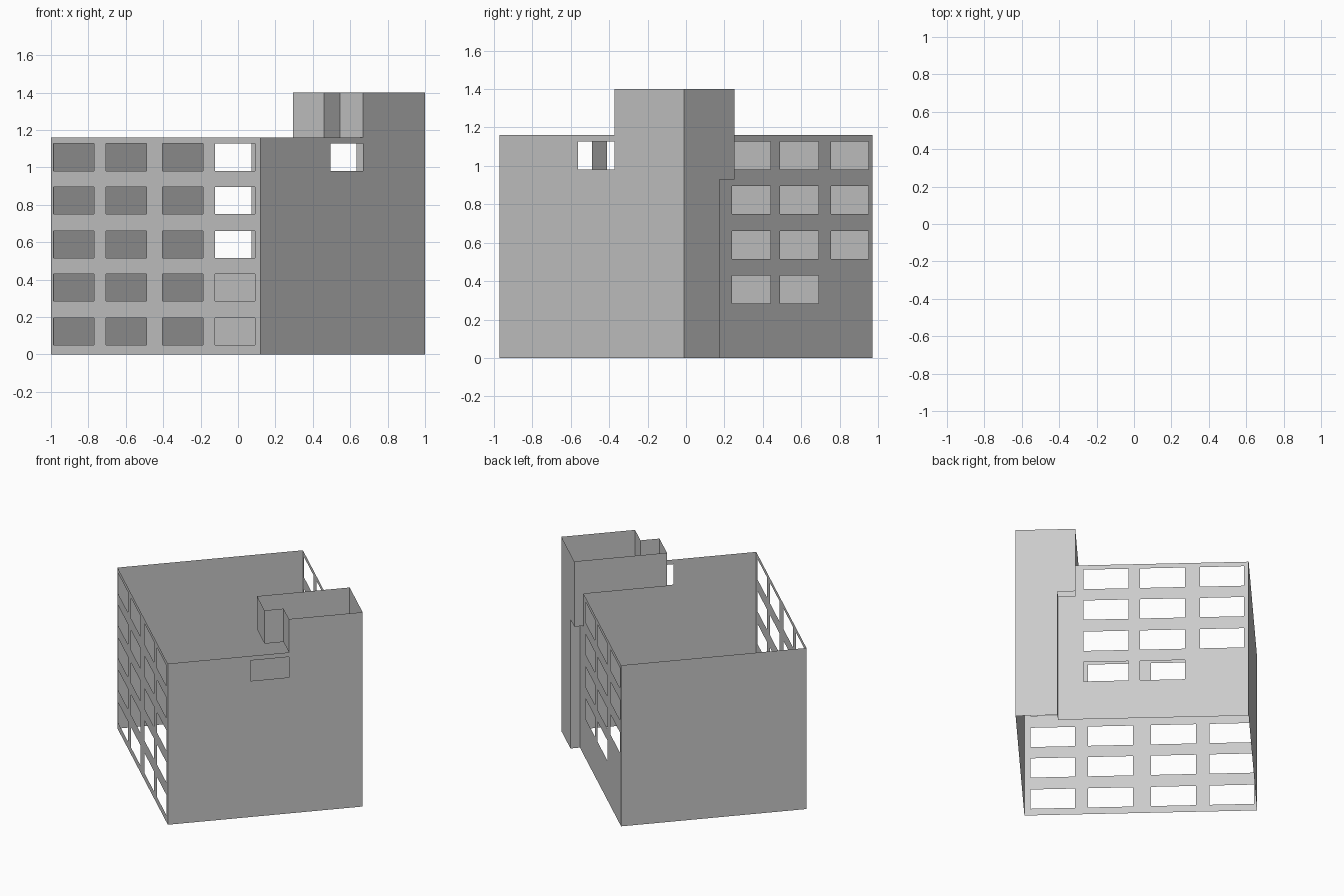
import bpy, bmesh
from mathutils import Vector

if "Cube" in bpy.data.objects:
    bpy.data.objects.remove(bpy.data.objects["Cube"])

# Plan frame: U runs along the front-right wall, V runs inwards from it
ORIGIN = Vector((0.12, -0.97, 0))
U = Vector((0.676, 0.737, 0))
V = Vector((-0.737, 0.676, 0))
ROOF, TOP, STEP = 1.16, 1.40, 0.93
WIDE, DEEP, MAIN = 1.302, 1.52, 1.239
TOWER_V, LOWER_V = 0.39, 0.274
ROWS = [(0.05, 0.195), (0.285, 0.43), (0.515, 0.66), (0.75, 0.895), (0.98, 1.127)]


def inside(s, z, rects):
    return any(a < s < b and c < z < d for a, b, c, d in rects)


def wall(name, start, end, solids, holes=()):
    """Thin upright wall from start to end (u, v); rects are (s0, s1, z0, z1)."""
    p = ORIGIN + U * start[0] + V * start[1]
    q = ORIGIN + U * end[0] + V * end[1]
    d = (q - p).normalized()
    rects = list(solids) + list(holes)
    ss = sorted({round(v, 4) for r in rects for v in r[:2]})
    zs = sorted({round(v, 4) for r in rects for v in r[2:]})
    bm = bmesh.new()
    for s0, s1 in zip(ss, ss[1:]):
        for z0, z1 in zip(zs, zs[1:]):
            c = ((s0 + s1) / 2, (z0 + z1) / 2)
            if inside(*c, solids) and not inside(*c, holes):
                bm.faces.new([bm.verts.new(p + d * s + Vector((0, 0, z)))
                              for s, z in ((s0, z0), (s1, z0), (s1, z1), (s0, z1))])
    bmesh.ops.remove_doubles(bm, verts=bm.verts, dist=1e-4)
    mesh = bpy.data.meshes.new(name)
    bm.to_mesh(mesh)
    bm.free()
    bpy.context.collection.objects.link(bpy.data.objects.new(name, mesh))


def plain(name, start, end, z0, z1):
    length = (Vector(end) - Vector(start)).length
    wall(name, start, end, [(0, length, z0, z1)])


# Front-left wall: five rows of four windows
cols = [(-0.985, -0.77), (-0.705, -0.49), (-0.403, -0.187), (-0.123, 0.09)]
wall("front_left_wall", (0, DEEP), (0, 0), [(0, DEEP, 0, ROOF)],
     [((a + 1) / 0.737, (b + 1) / 0.737, *r) for a, b in cols for r in ROWS])

# Front-right wall: rises into the tower, with a single opening
wall("front_right_wall", (0, 0), (WIDE, 0),
     [(0, WIDE, 0, ROOF), (0.81, WIDE, ROOF, TOP)], [(0.554, 0.81, *ROWS[4])])

# Back-right wall: stepped around the tower, three columns, bottom row blank
cols = [(0.24, 0.44), (0.49, 0.69), (0.755, 0.95)]
holes = [((y + 0.057) / 0.676 - LOWER_V, (e + 0.057) / 0.676 - LOWER_V, *r)
         for i, (y, e) in enumerate(cols) for r in ROWS[2 if i == 2 else 1:]]
wall("back_right_wall", (MAIN, LOWER_V), (MAIN, DEEP),
     [(0, DEEP - LOWER_V, 0, STEP),
      (TOWER_V - LOWER_V, DEEP - LOWER_V, STEP, ROOF)], holes)

# Blank back-left wall
plain("back_left_wall", (MAIN, DEEP), (0, DEEP), 0, ROOF)

# Tower outer face, wider above the step, and its returns to the main wall
wall("tower_outer_wall", (WIDE, 0), (WIDE, TOWER_V),
     [(0, LOWER_V, 0, STEP), (0, TOWER_V, STEP, TOP)])
plain("tower_lower_return", (WIDE, LOWER_V), (MAIN, LOWER_V), 0, STEP)
plain("tower_upper_return", (WIDE, TOWER_V), (MAIN, TOWER_V), STEP, ROOF)

# Rooftop part of the tower, with a notched inner side
path = [(WIDE, TOWER_V), (0.683, TOWER_V), (0.683, 0.165), (0.81, 0.165), (0.81, 0)]
for i, (a, b) in enumerate(zip(path, path[1:])):
    plain(f"tower_roof_wall_{i + 1}", a, b, ROOF, TOP)
